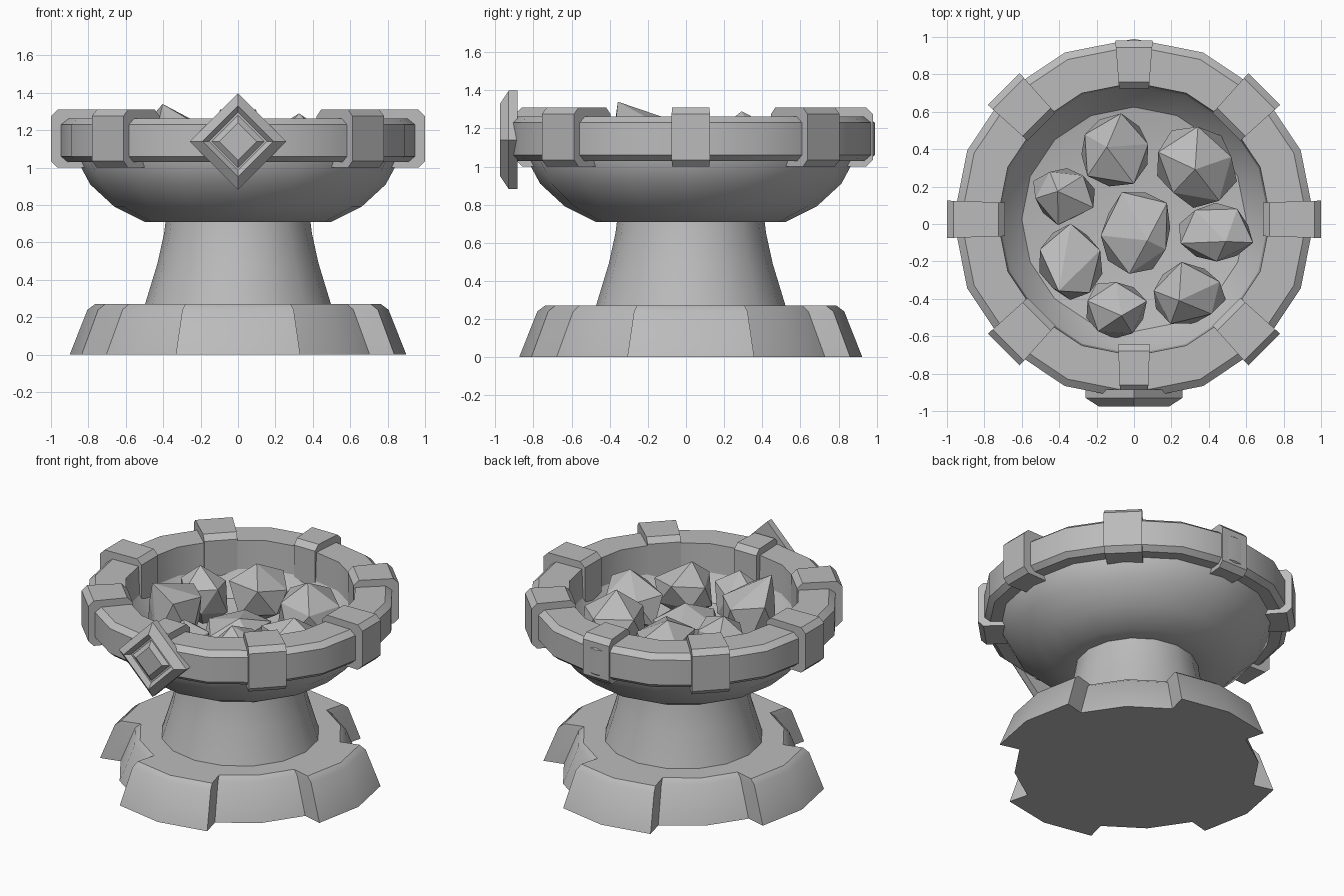
import bpy, bmesh, math, random
from mathutils import Vector, Matrix

cube = bpy.data.objects.get("Cube")
if cube:
    bpy.data.objects.remove(cube, do_unlink=True)

CY = 0.025  # y of the main axis

stone = bpy.data.materials.new("grey stone")
stone.use_nodes = True
GREY = (0.5, 0.5, 0.5, 1)
stone.diffuse_color = GREY
stone.node_tree.nodes["Principled BSDF"].inputs["Base Color"].default_value = GREY


def finish(name, bm, smooth=True):
    bmesh.ops.recalc_face_normals(bm, faces=bm.faces)
    mesh = bpy.data.meshes.new(name)
    bm.to_mesh(mesh)
    bm.free()
    obj = bpy.data.objects.new(name, mesh)
    bpy.context.collection.objects.link(obj)
    mesh.materials.append(stone)
    if smooth:
        bpy.ops.object.select_all(action='DESELECT')
        obj.select_set(True)
        bpy.context.view_layer.objects.active = obj
        bpy.ops.object.shade_smooth_by_angle(angle=math.radians(32))
    return obj


def loft(rings, closed=False):
    """Skin equal-length rings of points; cap the ends unless closed."""
    bm = bmesh.new()
    loops = [[bm.verts.new(p) for p in ring] for ring in rings]
    n = len(loops[0])
    pairs = list(zip(loops, loops[1:])) + ([(loops[-1], loops[0])] if closed else [])
    for a, b in pairs:
        for i in range(n):
            j = (i + 1) % n
            bm.faces.new((a[i], a[j], b[j], b[i]))
    if not closed:
        bm.faces.new(loops[0])
        bm.faces.new(loops[-1])
    return bm


def lathe(profile, sides=16, closed=False):
    turn = [2 * math.pi * i / sides for i in range(sides)]
    return loft([[(r * math.cos(a), r * math.sin(a), z) for a in turn]
                 for r, z in profile], closed)


def place(obj, y=CY):
    obj.location.y = y
    return obj


# Base with four projecting blocks and four recesses
def base_ring(block_r, recess_r, z):
    points = []
    for quarter in range(4):
        for off, r in ((-21.7, block_r), (0, block_r), (21.7, block_r),
                       (23, recess_r), (45, recess_r), (67, recess_r)):
            a = math.radians(90 * quarter + off)
            points.append((r * math.cos(a), r * math.sin(a), z))
    return points


place(finish("base", loft([base_ring(0.9, 0.765, 0),
                           base_ring(0.805, 0.67, 0.24),
                           base_ring(0.765, 0.635, 0.27)])))

# Flared pedestal
place(finish("pedestal", lathe([(0.5, 0.26), (0.43, 0.49), (0.395, 0.65), (0.385, 0.73)])))

# Bowl: outer shell, then the hollow inside
place(finish("bowl", lathe([(0.385, 0.71), (0.5, 0.71), (0.66, 0.79), (0.79, 0.91),
                            (0.86, 1.04), (0.86, 1.1), (0.74, 1.1), (0.7, 1.03),
                            (0.6, 0.92), (0.4, 0.88)])))

# Chamfered rim
place(finish("rim", lathe([(0.93, 1.03), (0.965, 1.06), (0.965, 1.23), (0.925, 1.262),
                           (0.73, 1.262), (0.72, 1.03)], closed=True)))


# Clamps gripping the rim
def clamp(name, angle, inner, outer, half_in, half_out):
    c = 0.035
    low, high = 1.0, 1.31
    outline = [(inner, low), (outer - c, low), (outer, low + c), (outer, high - c),
               (outer - c, high), (inner + c, high), (inner, high - c)]
    rings = []
    for side in (-1, 1):
        ring = []
        for r, z in outline:
            half = half_in + (half_out - half_in) * (r - inner) / (outer - inner)
            ring.append((r, side * half, z))
        rings.append(ring)
    bm = loft(rings)
    bm.transform(Matrix.Rotation(math.radians(angle), 4, 'Z'))
    place(finish(name, bm, smooth=False))


for i in range(8):
    if i % 2:
        clamp(f"clamp_{i}", 45 * i, 0.7, 0.985, 0.105, 0.12)
    elif i == 6:
        clamp(f"clamp_{i}", 45 * i, 0.67, 0.92, 0.085, 0.075)
    elif i == 2:
        clamp(f"clamp_{i}", 45 * i, 0.7, 0.955, 0.08, 0.1)
    else:
        clamp(f"clamp_{i}", 45 * i, 0.69, 1.0, 0.09, 0.1)

# Diamond plaque on the front, with a sunken frame and raised centre
plaque = lathe([(0.258, 0), (0.258, 0.045), (0.19, 0.09), (0.155, 0.06),
                (0.14, 0.06), (0.1, 0.085)], sides=4)
plaque.transform(Matrix.Translation((0, -0.885, 1.14)) @ Matrix.Rotation(math.pi / 2, 4, 'X'))
finish("front_plaque", plaque, smooth=False)

# Rough rocks: x, y, half width, half depth, top height
ROCKS = [(-0.1, 0.4, 0.22, 0.21, 1.25), (0.33, 0.31, 0.24, 0.23, 1.29),
         (0.44, -0.05, 0.22, 0.18, 1.24), (0.29, -0.38, 0.22, 0.18, 1.24),
         (-0.1, -0.46, 0.18, 0.17, 1.23), (-0.34, -0.2, 0.18, 0.21, 1.34),
         (-0.38, 0.16, 0.19, 0.17, 1.26), (0.02, -0.04, 0.22, 0.24, 1.12)]
random.seed(4)
for i, (x, y, w, d, top) in enumerate(ROCKS):
    bm = bmesh.new()
    bmesh.ops.create_icosphere(bm, subdivisions=1, radius=1)
    bm.transform(Matrix.Rotation(random.uniform(0, 6), 4, 'Z'))
    peak = max(bm.verts, key=lambda v: v.co.z)
    for v in bm.verts:
        v.co *= random.uniform(0.88, 1.12)
        v.co.z += random.uniform(-0.12, 0.12)
    peak.co = Vector((random.uniform(-0.25, 0.25), random.uniform(-0.25, 0.25), 1))
    if top > 1.3:
        peak.co = Vector((-0.35, -0.75, 1))
    bottom = 0.86
    half = (top - bottom) / 2
    for v in bm.verts:
        v.co = (x + v.co.x * w, y + v.co.y * d, bottom + half + max(-1, min(1, v.co.z)) * half)
    hull = bmesh.ops.convex_hull(bm, input=bm.verts)
    bmesh.ops.delete(bm, geom=list({g for g in hull["geom_interior"] + hull["geom_unused"]
                                    if isinstance(g, bmesh.types.BMVert)}), context='VERTS')
    finish(f"rock_{i + 1}", bm, smooth=False)
